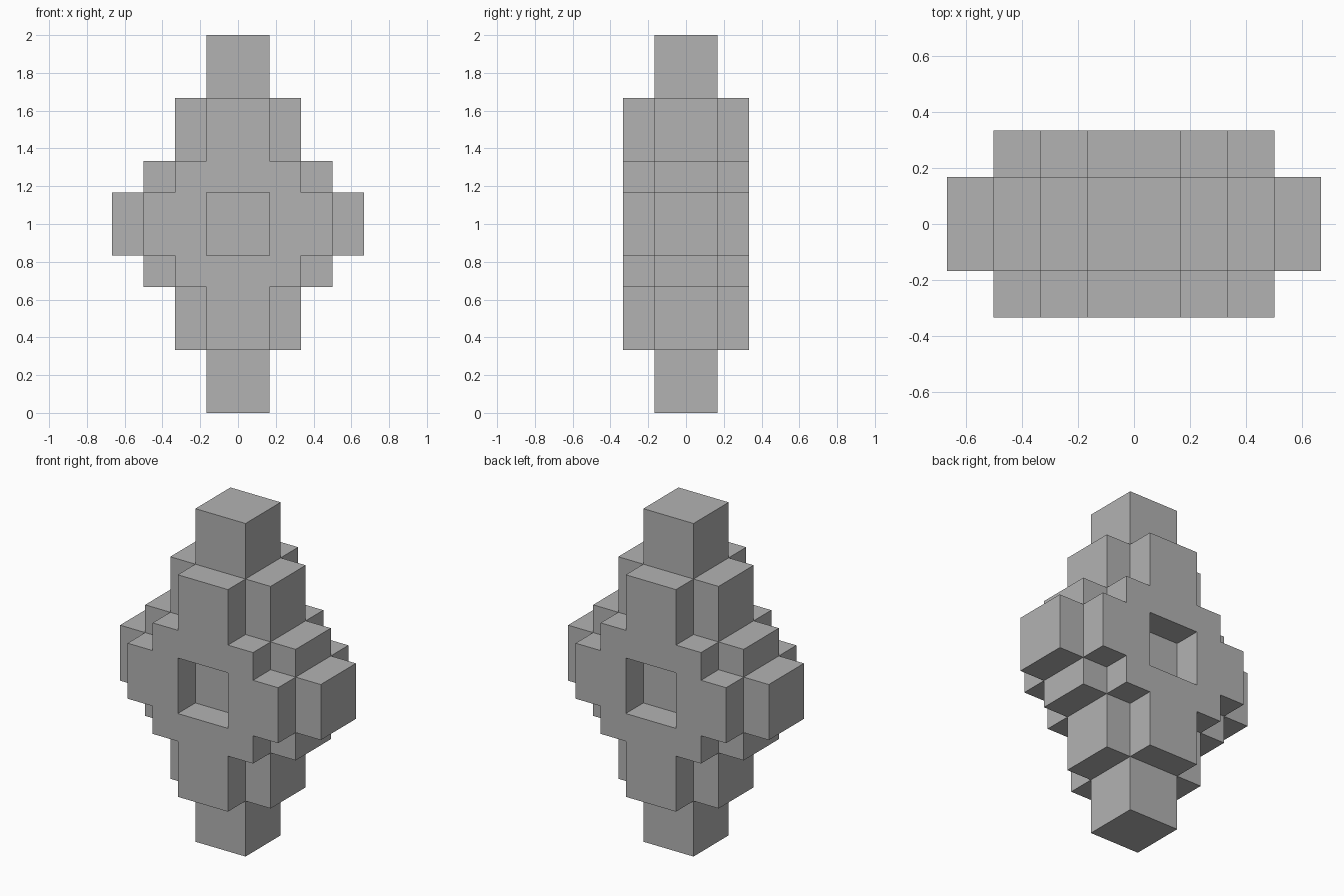
import bpy
import bmesh

if "Cube" in bpy.data.objects:
    bpy.data.objects.remove(bpy.data.objects["Cube"], do_unlink=True)

U = 1 / 6   # block size
MID = 6     # centre height in blocks

grey = bpy.data.materials.new("stone_grey")
grey.use_nodes = True
color = (0.45, 0.45, 0.45, 1)
grey.diffuse_color = color
grey.node_tree.nodes["Principled BSDF"].inputs["Base Color"].default_value = color


def stepped_half(steps):
    """Right half of a stepped diamond outline, from (half width, half height) steps."""
    upper = [(0, steps[0][1])]
    for i, (w, h) in enumerate(steps):
        if i:
            upper.append((steps[i - 1][0], h))
        upper.append((w, h))
    return upper + [(x, -z) for x, z in reversed(upper)]


def build(name, outline, y0, y1, open_back, mirror_y):
    bm = bmesh.new()
    face = bm.faces.new([bm.verts.new((x * U, y0 * U, (z + MID) * U)) for x, z in outline])
    out = bmesh.ops.extrude_face_region(bm, geom=[face])["geom"]
    moved = [v for v in out if isinstance(v, bmesh.types.BMVert)]
    bmesh.ops.translate(bm, verts=moved, vec=(0, (y1 - y0) * U, 0))
    bmesh.ops.recalc_face_normals(bm, faces=bm.faces)

    # Remove the faces hidden on the mirror plane and against the core
    def hidden(f):
        on_seam = all(abs(v.co.x) < 1e-5 for v in f.verts)
        on_core = open_back and all(abs(v.co.y - y1 * U) < 1e-5 for v in f.verts)
        return on_seam or on_core

    bmesh.ops.delete(bm, geom=[f for f in bm.faces if hidden(f)], context="FACES")
    mesh = bpy.data.meshes.new(name)
    bm.to_mesh(mesh)
    bm.free()
    mesh.materials.append(grey)
    obj = bpy.data.objects.new(name, mesh)
    bpy.context.collection.objects.link(obj)
    mod = obj.modifiers.new("Mirror", "MIRROR")
    mod.use_axis = (True, mirror_y, False)
    mod.merge_threshold = 0.0001


# Solid middle slab
build("core_slab", stepped_half([(1, 6), (2, 4), (3, 2), (4, 1)]), -1, 1, False, False)

# Front and back plates, each with a square window
window = [(0, -1), (1, -1), (1, 1), (0, 1)]
build("window_plates", stepped_half([(1, 4), (2, 2), (3, 1)]) + window, -2, -1, True, True)
